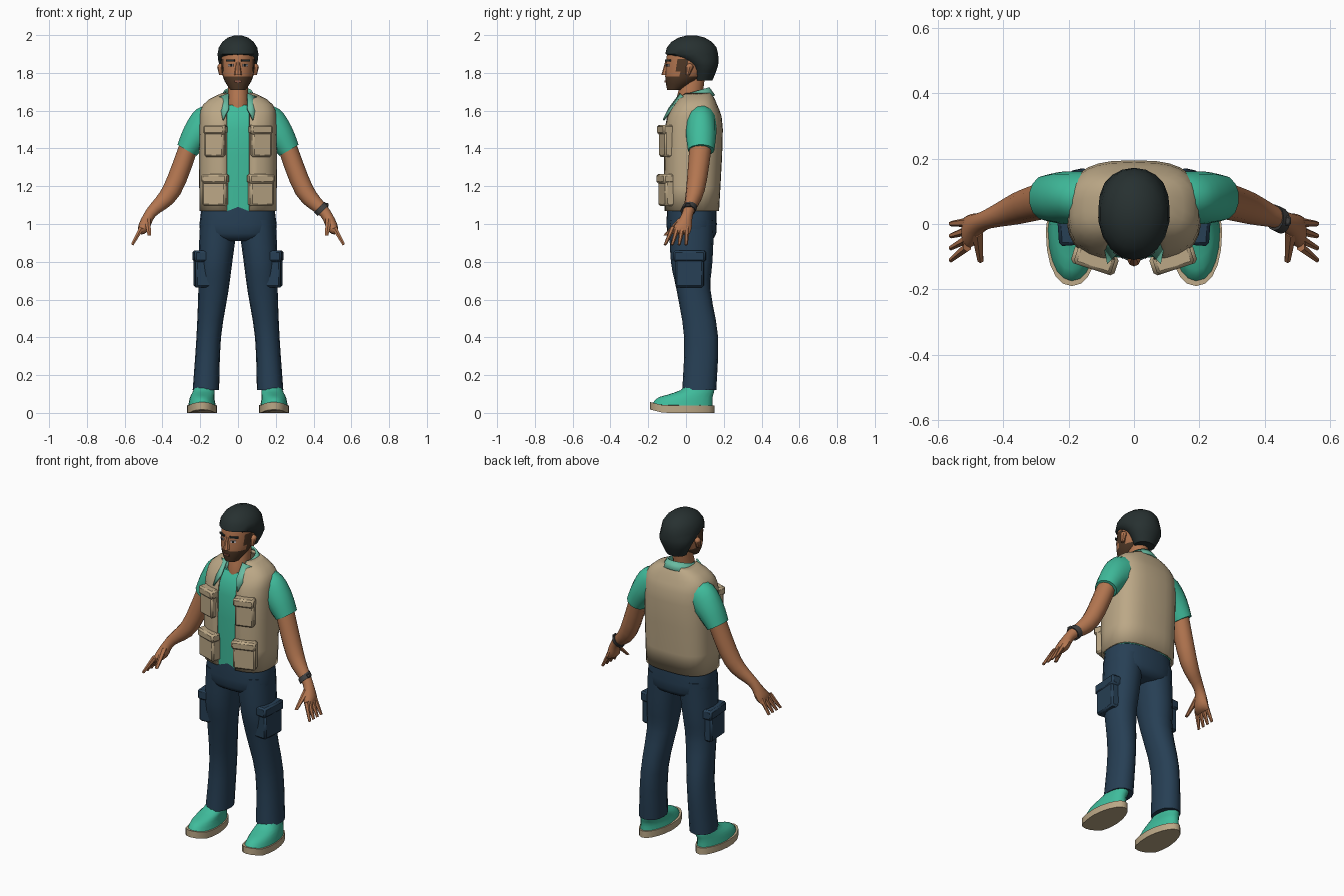
import bpy, bmesh
from math import sin, cos, pi, radians, asin, atan2, copysign
from mathutils import Matrix, Vector

cube = bpy.data.objects.get("Cube")
if cube:
    bpy.data.objects.remove(cube, do_unlink=True)


def material(name, *rgb):
    m = bpy.data.materials.new(name)
    m.use_nodes = True
    m.diffuse_color = (*rgb, 1)
    m.node_tree.nodes["Principled BSDF"].inputs["Base Color"].default_value = (*rgb, 1)
    return m


TAN = material("vest tan", .5, .39, .24)
GREEN = material("shirt green", .05, .5, .33)
PALE = material("collar green", .14, .5, .36)
NAVY = material("trouser navy", .02, .05, .09)
SKIN = material("skin", .45, .18, .08)
HAIR = material("hair black", .02, .03, .03)
BEARD = material("beard brown", .08, .04, .02)
WHITE = material("eye white", .6, .5, .5)
LIP = material("lip", .25, .09, .06)
GREY = material("watch grey", .05, .05, .05)


def emit(name, bm, mats, pair=False, thick=0):
    """Turn a bmesh into an object, or into a left and right pair."""
    mesh = bpy.data.meshes.new(name)
    bm.to_mesh(mesh)
    bm.free()
    for m in mats:
        mesh.materials.append(m)
    mesh.shade_smooth()
    mesh.set_sharp_from_angle(angle=radians(40))
    versions = [(name, mesh)]
    if pair:
        mirrored = mesh.copy()
        mirrored.transform(Matrix.Diagonal((-1, 1, 1, 1)))
        mirrored.flip_normals()
        versions = [("left_" + name, mesh), ("right_" + name, mirrored)]
    for label, data in versions:
        ob = bpy.data.objects.new(label, data)
        bpy.context.scene.collection.objects.link(ob)
        if thick:
            mod = ob.modifiers.new("thickness", 'SOLIDIFY')
            mod.thickness = thick
            mod.offset = 0


def blend(keys, steps):
    """Run a smooth curve through the key rings."""
    keys = [Vector(k) for k in keys]
    padded = [keys[0]] + keys + [keys[-1]]
    rings = []
    for before, a, b, after in zip(padded, padded[1:], padded[2:], padded[3:]):
        enter, leave = (b - before) / 2, (after - a) / 2
        for i in range(steps):
            t = i / steps
            ease = t * t * (3 - 2 * t)
            rings.append(a.lerp(b, ease) + enter * t * (1 - t) ** 2 - leave * t * t * (1 - t))
    return rings + [keys[-1]]


def dome_rings(ring, height):
    """Round off the last ring with a shrinking cap."""
    x, y, z, rx, ry = ring
    angles = [radians(20 * k) for k in range(1, 5)]
    return [(x, y, z + height * sin(a), rx * cos(a), ry * cos(a)) for a in angles]


def loft(name, keys, mats, sides=14, steps=3, power=1, gap=0, dome=0, lean=False,
         warp=None, paint=None, **options):
    """Skin key rings of (x, y, z, half width, half depth); gap opens the front."""
    rings = blend(keys, steps)
    if dome:
        rings += dome_rings(rings[-1], dome)
    bm = bmesh.new()
    rows = []
    for k, (x, y, z, rx, ry) in enumerate(rings):
        tilt = 0
        if lean:
            along = rings[min(k + 1, len(rings) - 1)] - rings[max(k - 1, 0)]
            tilt = atan2(along.x, -along.z)
        start = asin(min(1, gap / rx) ** (1 / power))
        row = []
        for i in range(sides + 1 if gap else sides):
            a = start + (2 * pi - 2 * start) * i / sides
            across = rx * copysign(abs(sin(a)) ** power, sin(a))
            deep = ry * copysign(abs(cos(a)) ** power, -cos(a))
            p = Vector((x + across * cos(tilt), y + deep, z + across * sin(tilt)))
            row.append(bm.verts.new(warp(p) if warp else p))
        rows.append(row)
    for a, b in zip(rows, rows[1:]):
        for i in range(sides):
            j = (i + 1) % len(a)
            bm.faces.new((a[i], a[j], b[j], b[i]))
    if not gap:
        bm.faces.new(rows[0])
        bm.faces.new(rows[-1])
    bmesh.ops.recalc_face_normals(bm, faces=bm.faces)
    if paint:
        for f in bm.faces:
            f.material_index = paint(f.calc_center_median())
    emit(name, bm, mats, **options)


def box(name, centre, size, mat, turn=0, bevel=0, **options):
    bm = bmesh.new()
    bmesh.ops.create_cube(bm, size=1)
    bmesh.ops.scale(bm, vec=size, verts=bm.verts)
    if bevel:
        bmesh.ops.bevel(bm, geom=bm.edges[:], offset=bevel, segments=1, affect='EDGES')
    bm.transform(Matrix.Translation(centre) @ Matrix.Rotation(radians(turn), 4, 'Z'))
    emit(name, bm, [mat], **options)


# Torso: closed shirt under an open vest
torso = [(0, .03, 1.07, .2, .14), (0, .04, 1.5, .2, .15), (0, .05, 1.63, .18, .11), (0, .06, 1.69, .08, .07)]
inset = Vector((0, 0, 0, .01, .01))
loft("vest", torso, [TAN], sides=28, power=.7, gap=.06, thick=.01)
loft("shirt", [Vector(k) - inset for k in torso[:-1]], [GREEN], sides=28, power=.7)

# Vest pockets with flaps
for part, height, width in (("chest", 1.43, .11), ("waist", 1.17, .13)):
    box(part + "_pocket", (.12, -.1, height), (width, .06, .15), TAN, 18, .01, pair=True)
    box(part + "_pocket_flap", (.12, -.11, height + .07), (width + .01, .06, .05), TAN, 18, .01, pair=True)


# Collar band, high at the nape, and its pointed wings
def nape_rise(p):
    return p + Vector((0, 0, .3 * (p.y - .05)))


loft("collar", [(0, .05, 1.65, .1, .1), (0, .05, 1.7, .07, .07)], [PALE], sides=18, steps=1,
     gap=.05, warp=nape_rise, thick=.01)
bm = bmesh.new()
wing = [(.05, -.03, 1.69), (.1, -.01, 1.67), (.08, -.12, 1.55), (.05, -.09, 1.61)]
bm.faces.new([bm.verts.new(p) for p in wing])
bmesh.ops.triangulate(bm, faces=bm.faces)
emit("collar_wing", bm, [PALE], pair=True, thick=.01)

# Sleeves and arms
loft("sleeve", [(.1, .08, 1.56, .08, .08), (.16, .08, 1.53, .1, .08), (.22, .08, 1.47, .08, .08),
                (.27, .08, 1.39, .06, .07)], [GREEN], lean=True, pair=True)
loft("arm", [(.25, .08, 1.44, .05, .06), (.35, .05, 1.18, .05, .05), (.46, .01, 1.06, .03, .03),
             (.5, -.02, .98, .03, .05), (.52, -.03, .95, .01, .05)],
     [SKIN], sides=12, steps=4, lean=True, pair=True)

# Hands: fingers fan out from the palm
for i, finger in enumerate(("index", "middle", "ring", "little")):
    root, tip = -.07 + .025 * i, -.11 + .037 * i
    loft(finger + "_finger", [(.51, root, .98, .015, .015), (.56, tip, .89, .008, .008)],
         [SKIN], sides=6, lean=True, pair=True)
loft("thumb", [(.48, -.02, 1.03, .02, .02), (.47, -.11, .94, .01, .01)], [SKIN], sides=6, pair=True)
loft("watch_strap", [(.43, .02, 1.09, .04, .04), (.45, .01, 1.07, .04, .04)], [GREY], sides=12, steps=1, lean=True)
box("watch_dial", (.47, .01, 1.1), (.02, .03, .02), GREY, bevel=.005)

# Trousers with cargo pockets
loft("hips", [(0, .03, 1.1, .19, .13), (0, .03, .95, .2, .13), (0, .03, .91, .1, .09)],
     [NAVY], sides=24, power=.8)
loft("trouser_leg", [(.1, .03, 1.02, .1, .12), (.12, .03, .8, .09, .11), (.13, .04, .65, .08, .09),
                     (.155, .08, .4, .065, .09), (.17, .07, .12, .07, .09)],
     [NAVY], sides=16, power=.9, pair=True)
box("cargo_pocket", (.19, .02, .74), (.08, .15, .15), NAVY, -4, .01, pair=True)
box("cargo_flap", (.19, .02, .83), (.09, .17, .06), NAVY, -4, .01, pair=True)


# Shoes: narrow at the heel, lifted at the toe
def foot(p):
    middle = .19
    narrow = 1 - 1.3 * max(0, p.y)
    lift = max(0, -.12 - p.y) / 4
    return Vector((middle + (p.x - middle) * narrow, p.y, p.z + lift))


loft("shoe_sole", [(.19, -.02, 0, .08, .17), (.19, -.02, .04, .08, .17)], [TAN], sides=20, steps=1,
     power=.9, warp=foot, pair=True)
loft("shoe_upper", [(.19, -.02, .03, .075, .16), (.19, 0, .08, .065, .14), (.18, .06, .12, .06, .09),
                    (.18, .07, .16, .05, .07)], [GREEN], sides=20, power=.9, warp=foot, pair=True)


# Neck and head, with the beard along the jaw
def whiskers(c):
    sideburn = c.z < 1.87 and abs(c.x) > .065 and -.04 < c.y < .01
    return int(c.z < 1.78 or sideburn)


loft("neck", [(0, .01, 1.56, .06, .06), (0, .01, 1.62, .06, .07), (0, .04, 1.78, .05, .06)], [SKIN])
loft("head", [(0, -.06, 1.71, .04, .04), (0, -.01, 1.78, .08, .1), (0, .02, 1.9, .09, .12),
              (0, .03, 1.95, .08, .1)], [SKIN, BEARD], sides=24, steps=4, paint=whiskers)
loft("nose", [(0, -.11, 1.79, .02, .02), (0, -.1, 1.86, .01, .01)], [SKIN], sides=8)
loft("ear", [(.09, .01, 1.79, .01, .01), (.09, .02, 1.83, .02, .02)], [SKIN], sides=8, dome=.02, pair=True)

# Face details as thin plates
thin = .009
box("eye", (.037, -.097, 1.84), (.03, thin, .012), WHITE, 28, pair=True)
box("pupil", (.037, -.1, 1.84), (.012, thin, .012), HAIR, 28, pair=True)
box("eyebrow", (.04, -.096, 1.865), (.05, thin, .01), HAIR, 28, pair=True)
box("mouth", (0, -.11, 1.755), (.035, thin, .01), LIP)

# Hair: full crown, cut back around the ears, rounded at the nape
loft("hair", [(0, .09, 1.76, .06, .05), (0, .09, 1.84, .1, .08), (0, .03, 1.9, .11, .14)],
     [HAIR], sides=18, dome=.1)
